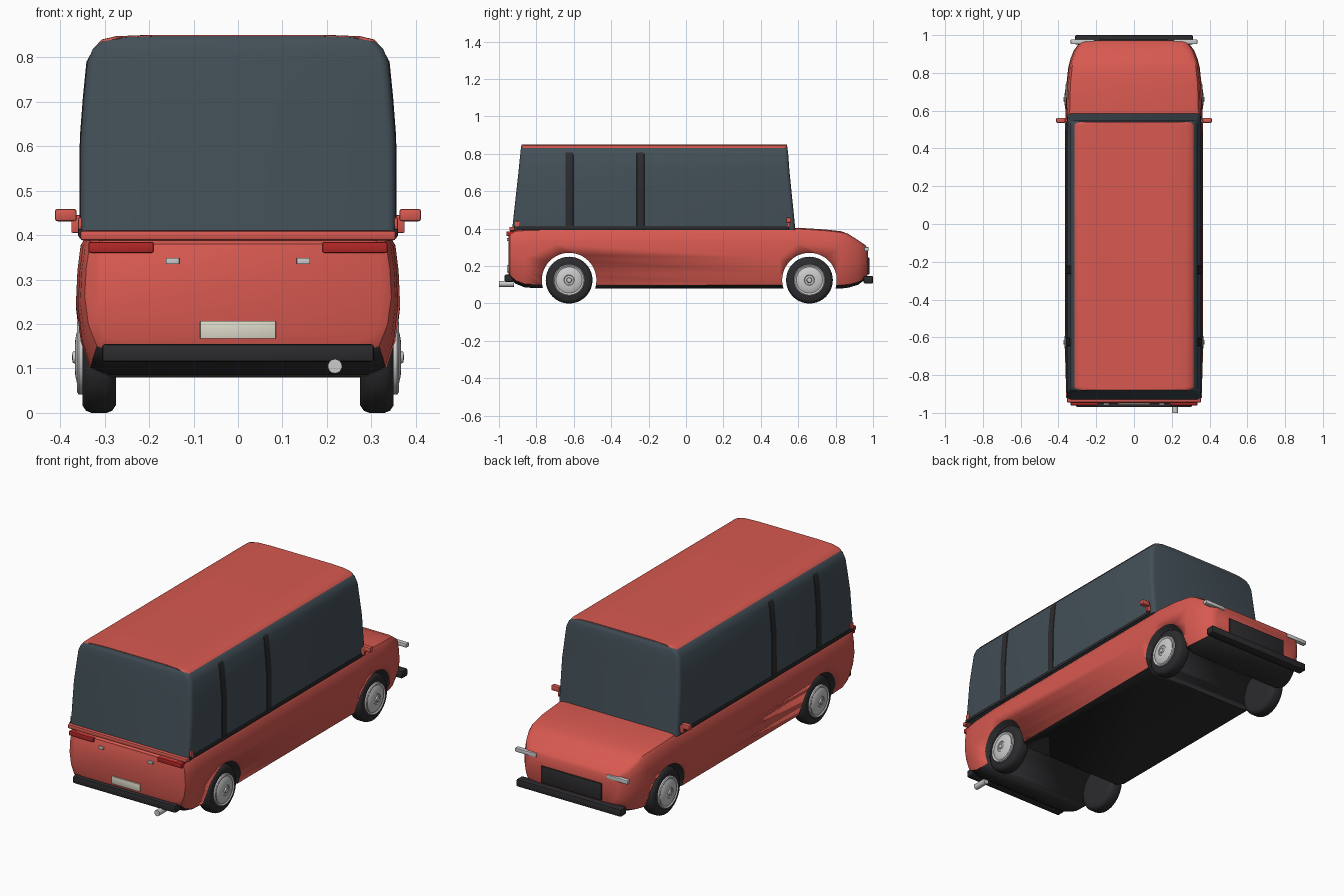
import bpy, bmesh, math
from mathutils import Matrix

if "Cube" in bpy.data.objects:
    bpy.data.objects.remove(bpy.data.objects["Cube"])


def mat(name, r, g, b):
    m = bpy.data.materials.new(name)
    m.diffuse_color = (r, g, b, 1)
    m.use_nodes = True
    m.node_tree.nodes["Principled BSDF"].inputs["Base Color"].default_value = m.diffuse_color
    return m


RED = mat("red_paint", .68, .10, .08)
GLASS = mat("tinted_glass", .055, .078, .095)
BLACK = mat("black_trim", .025, .025, .028)
LAMP = mat("red_lamp", .45, .02, .02)
CREAM = mat("cream_plate", .72, .70, .58)
METAL = mat("bright_metal", .6, .6, .6)


def finish(name, bm, *mats, angle=35):
    bmesh.ops.recalc_face_normals(bm, faces=bm.faces[:])
    me = bpy.data.meshes.new(name)
    bm.to_mesh(me)
    bm.free()
    ob = bpy.data.objects.new(name, me)
    bpy.context.collection.objects.link(ob)
    for m in mats:
        me.materials.append(m)
    bpy.ops.object.select_all(action='DESELECT')
    ob.select_set(True)
    bpy.context.view_layer.objects.active = ob
    bpy.ops.object.shade_smooth_by_angle(angle=math.radians(angle))
    return ob


def loft(rings, caps=True, closed=False):
    bm = bmesh.new()
    vs = [[bm.verts.new(p) for p in r] for r in rings]
    n = len(vs[0])
    pairs = list(zip(vs, vs[1:])) + ([(vs[-1], vs[0])] if closed else [])
    for a, b in pairs:
        for i in range(n):
            j = (i + 1) % n
            bm.faces.new((a[i], a[j], b[j], b[i]))
    if caps and not closed:
        bm.faces.new(vs[0])
        bm.faces.new(vs[-1])
    return bm


def box(name, x, y, z, m, bevel=.004):
    bm = bmesh.new()
    bmesh.ops.create_cube(bm, size=1)
    for v in bm.verts:
        for k, (lo, hi) in enumerate((x, y, z)):
            v.co[k] = lo if v.co[k] < 0 else hi
    if bevel:
        bmesh.ops.bevel(bm, geom=bm.edges[:], offset=bevel, segments=2,
                        affect='EDGES', profile=.5)
    return finish(name, bm, m)


def pair(name, x, y, z, m, bevel=.004):
    box(name + "_right", x, y, z, m, bevel)
    box(name + "_left", (-x[1], -x[0]), y, z, m, bevel)


def lathe(name, profile, centre, side, m, segs=40):
    # profile of (distance outward, radius), spun about the x axis
    cx, cy, cz = centre
    rings = [[(cx + side * d, cy + r * math.cos(t), cz + r * math.sin(t))
              for t in [2 * math.pi * i / segs for i in range(segs)]]
             for d, r in profile]
    return finish(name, loft(rings), m)


# Lower body: one cross-section lofted from tail to nose
SECTION = [(.80, 0), (.92, .06), (.975, .25), (1, .5), (.99, .75), (.97, .93),
           (.94, .98), (.86, 1)]
STATIONS = [(-.95, .325, .38, .16), (-.94, .345, .388, .135), (-.91, .355, .392, .105),
            (-.86, .36, .396, .085), (-.7, .365, .40, .08), (.5, .365, .40, .08),
            (.6, .362, .405, .08), (.74, .358, .396, .08), (.83, .348, .386, .08),
            (.87, .338, .371, .085), (.92, .318, .338, .10), (.96, .288, .312, .13),
            (.972, .265, .292, .155)]
rings = []
for y, hx, zt, zb in STATIONS:
    half = [(u * hx, y, zb + v * (zt - zb)) for u, v in SECTION]
    rings.append(half + [(-x, yy, z) for x, yy, z in reversed(half)])
bm = loft(rings)
bm.normal_update()
bmesh.ops.recalc_face_normals(bm, faces=bm.faces[:])
for f in bm.faces:
    if f.normal.z < -.6:
        f.material_index = 1
body = finish("lower_body", bm, RED, BLACK)

# Wheel arches cut right through the body
for label, y in (("rear", -.625), ("front", .66)):
    bm = bmesh.new()
    bmesh.ops.create_cone(bm, cap_ends=True, segments=48, radius1=.146, radius2=.146, depth=1,
                          matrix=Matrix.Translation((0, y, .125)) @ Matrix.Rotation(math.pi / 2, 4, 'Y'))
    for f in bm.faces:
        f.material_index = 1
    cutter = finish(label + "_arch_cutter", bm, RED, BLACK)
    cutter.hide_render = True
    cutter.hide_set(True)
    cut = body.modifiers.new(label + "_arch", 'BOOLEAN')
    cut.operation = 'DIFFERENCE'
    cut.solver = 'EXACT'
    cut.object = cutter


# Cabin: rounded rectangles stacked upward
def rounded(hx, y0, y1, z, r=.02, n=3):
    pts = []
    for cx, cy, start in ((hx - r, y1 - r, 0), (-hx + r, y1 - r, 90),
                          (-hx + r, y0 + r, 180), (hx - r, y0 + r, 270)):
        for i in range(n + 1):
            t = math.radians(start + 90 * i / n)
            pts.append((cx + r * math.cos(t), cy + r * math.sin(t), z))
    return pts


CABIN = [(.355, -.93, .585, .392), (.354, -.905, .562, .62), (.347, -.895, .553, .71),
         (.339, -.887, .547, .79), (.327, -.884, .544, .818), (.309, -.882, .542, .836),
         (.275, -.88, .54, .845), (.2, -.88, .54, .848)]
finish("cabin_glass", loft([rounded(*c) for c in CABIN]), GLASS)
ROOF = [(.316, .831), (.307, .84), (.275, .8475), (.2, .8505)]
finish("roof", loft([rounded(hx, -.879, .539, z) for hx, z in ROOF]), RED)

# Side pillars and belt trim follow the cabin sides
for label, y0, y1 in (("rear", -.645, -.602), ("middle", -.265, -.222)):
    finish(label + "_pillar", loft([rounded(hx + .002, y0, y1, min(z, .812), .002, 1)
                                    for hx, _, _, z in CABIN[:5]]), BLACK)
pair("belt_trim", (.33, .36), (-.92, .55), (.396, .414), BLACK, .003)

# Tail details
box("tailgate_lip", (-.355, .355), (-.945, -.90), (.388, .41), RED, .006)
pair("tail_lamp", (.19, .336), (-.96, -.92), (.36, .385), LAMP)
pair("tailgate_handle", (.132, .162), (-.958, -.94), (.335, .349), METAL, .001)
pair("rear_corner", (.335, .36), (-.915, -.89), (.40, .44), RED)
box("rear_plate", (-.085, .085), (-.957, -.94), (.167, .207), CREAM, .001)
box("rear_bumper", (-.306, .306), (-.97, -.92), (.115, .155), BLACK, .007)
lathe("exhaust", [(0, .016), (.08, .016)], (0, 0, 0), 1, METAL, 20).matrix_world = (
    Matrix.Translation((.218, -1, .105)) @ Matrix.Rotation(math.pi / 2, 4, 'Z'))

# Nose details
box("front_bumper", (-.312, .312), (.95, 1.0), (.107, .147), BLACK, .007)
box("grille", (-.18, .18), (.95, .98), (.155, .245), BLACK, .002)
pair("head_lamp", (.21, .335), (.953, .977), (.28, .301), METAL, .003)

# Door mirrors
pair("mirror_housing", (.363, .412), (.535, .562), (.431, .459), RED, .006)
pair("mirror_stalk", (.34, .375), (.54, .556), (.405, .445), RED, .003)

# Wheels: tyre, stepped hub and cap
TYRE = [(0, .085), (0, .108), (.008, .12), (.02, .125), (.055, .125), (.067, .12),
        (.075, .108), (.075, .085)]
HUB = [(.03, .084), (.083, .084), (.087, .079), (.083, .073), (.082, .07), (.087, .06),
       (.091, .042), (.092, .028), (.089, .025), (.09, .015), (.097, .012), (.098, .006)]
for side, sn in ((1, "right"), (-1, "left")):
    for y, yn in ((-.625, "rear"), (.66, "front")):
        c = (side * .275, y, .125)
        lathe(f"{yn}_{sn}_tyre", TYRE, c, side, BLACK)
        lathe(f"{yn}_{sn}_hub", HUB, c, side, METAL)
